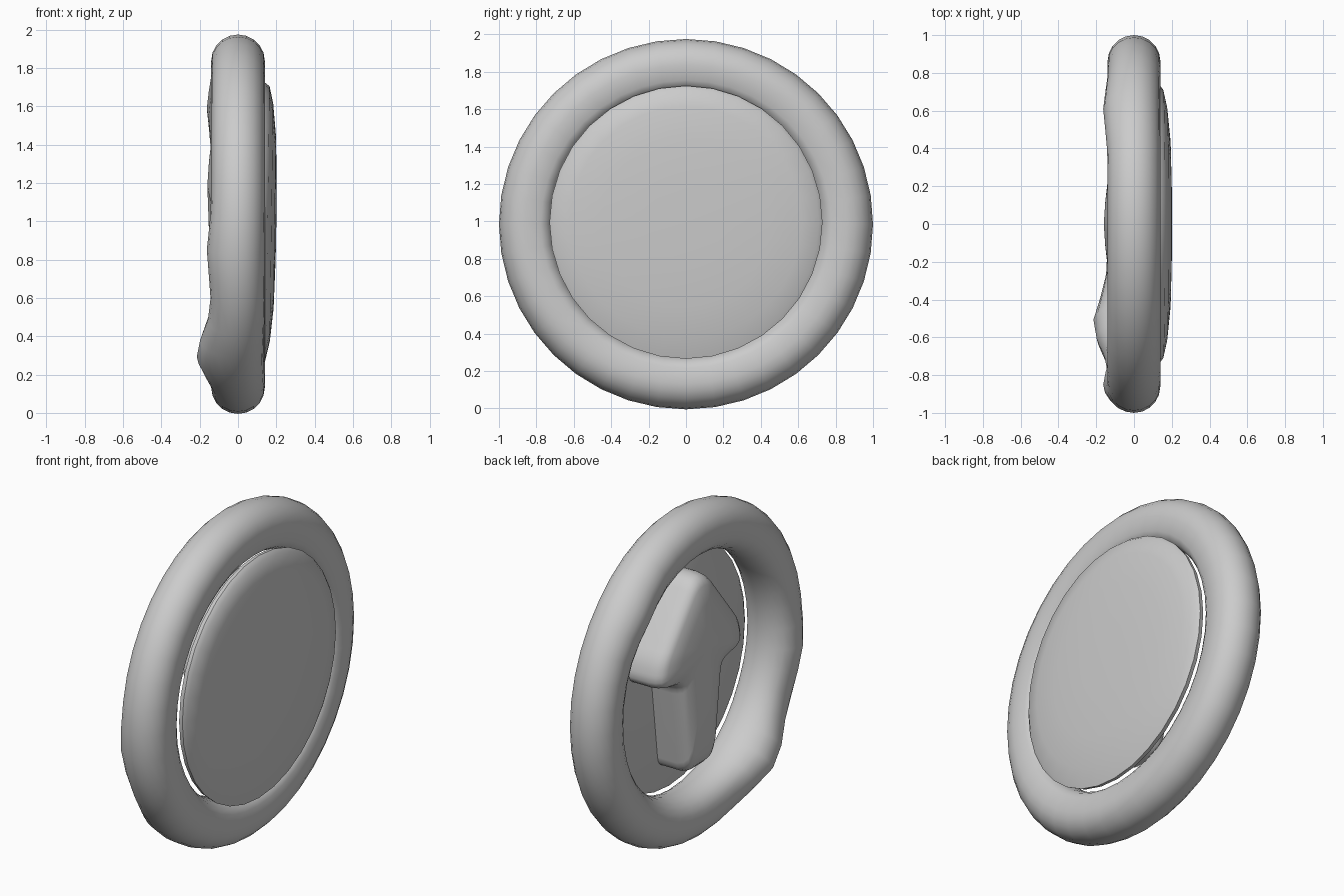
import bpy, bmesh
from math import sin, cos, pi, exp, radians
from mathutils import Vector

if "Cube" in bpy.data.objects:
    bpy.data.objects.remove(bpy.data.objects["Cube"])

CZ = 0.985  # height of the badge centre


def make(name, loops, cap_start=None, cap_end=None, closed=False, angle=40):
    """Skin a list of equal-length vertex loops; caps are apex points or None."""
    bm = bmesh.new()
    rows = [[bm.verts.new(p) for p in loop] for loop in loops]
    n = len(rows[0])
    for i in range(len(rows) if closed else len(rows) - 1):
        a, b = rows[i], rows[(i + 1) % len(rows)]
        for j in range(n):
            k = (j + 1) % n
            bm.faces.new((a[j], a[k], b[k], b[j]))
    for row, tip in ((rows[0], cap_start), (rows[-1], cap_end)):
        if tip is not None:
            v = bm.verts.new(tip)
            for j in range(n):
                bm.faces.new((row[j], row[(j + 1) % n], v))
    bmesh.ops.recalc_face_normals(bm, faces=bm.faces)
    me = bpy.data.meshes.new(name)
    bm.to_mesh(me)
    bm.free()
    ob = bpy.data.objects.new(name, me)
    bpy.context.collection.objects.link(ob)
    bpy.ops.object.select_all(action='DESELECT')
    bpy.context.view_layer.objects.active = ob
    ob.select_set(True)
    bpy.ops.object.shade_smooth_by_angle(angle=radians(angle))
    return ob


# Outer ring: full-bodied torus with lumps on its rear side: (y, z, height, spread)
LUMPS = [(-0.85, -0.15, 0.022, 0.15), (-0.55, -0.70, 0.075, 0.20), (0.60, 0.60, 0.022, 0.17)]


def ring_point(t, s):
    c = cos(s)
    if c >= 0:
        r = 0.853 + 0.137 * c
    else:
        r = 0.853 - 0.150 * abs(c) ** (0.5 if sin(s) > 0 else 0.75)
    x, y, z = 0.14 * sin(s), r * cos(t) * 1.01, r * sin(t)
    rear = max(0.12, -sin(s) * 0.8 + 0.25)
    for ly, lz, h, w in LUMPS:
        x -= h * rear * exp(-((y - ly) ** 2 + (z - lz) ** 2) / (w * w))
    return (x, y, z + CZ)


M, N = 40, 20
make("ring", [[ring_point(2 * pi * i / M, 2 * pi * j / N) for j in range(N)]
              for i in range(M)], closed=True, angle=80)

# Domed front disc: (radius, x), peak slightly above the centre
PROFILE = [(0.70, 0.10), (0.725, 0.115), (0.73, 0.14), (0.71, 0.155), (0.62, 0.175),
           (0.45, 0.192), (0.2, 0.199)]
S = 32


def disc_loop(r, x):
    pts = []
    for i in range(S):
        a = 2 * pi * i / S
        lift = 0.014 * r * sin(a) if x > 0.15 else 0
        pts.append((x + lift, r * cos(a), CZ + 0.01 + r * sin(a)))
    return pts


make("front_disc", [disc_loop(r, x) for r, x in PROFILE],
     (0.10, 0, CZ), (0.20, 0, CZ), angle=45)

# Raised upward arrow on the rear: half outline mirrored, corners rounded
right = [(0.12, -0.56), (0.19, 0.02), (0.41, 0.06), (0.38, 0.21), (0.06, 0.61)]
outline = [Vector(p) for p in right] + [Vector((-y, z)) for y, z in reversed(right)]


def rounded(pts, radius=0.07, steps=4):
    out = []
    for i, p in enumerate(pts):
        a, b = pts[i - 1] - p, pts[(i + 1) % len(pts)] - p
        p0 = p + a.normalized() * min(radius, a.length * 0.45)
        p1 = p + b.normalized() * min(radius, b.length * 0.45)
        for k in range(steps + 1):
            t = k / steps
            out.append(p0 * (1 - t) ** 2 + p * 2 * t * (1 - t) + p1 * t * t)
    return out


HUB = Vector((0, 0.2))
LAYERS = [(1.0, 0.11), (1.0, -0.03), (0.98, -0.07), (0.94, -0.10),
          (0.86, -0.12), (0.6, -0.138), (0.3, -0.152)]
arrow = rounded(outline)
make("rear_arrow",
     [[(x, *(HUB + (p - HUB) * s + Vector((0, CZ)))) for p in arrow] for s, x in LAYERS],
     (0.11, 0, CZ + 0.2), (-0.16, 0, CZ + 0.2), angle=50)
